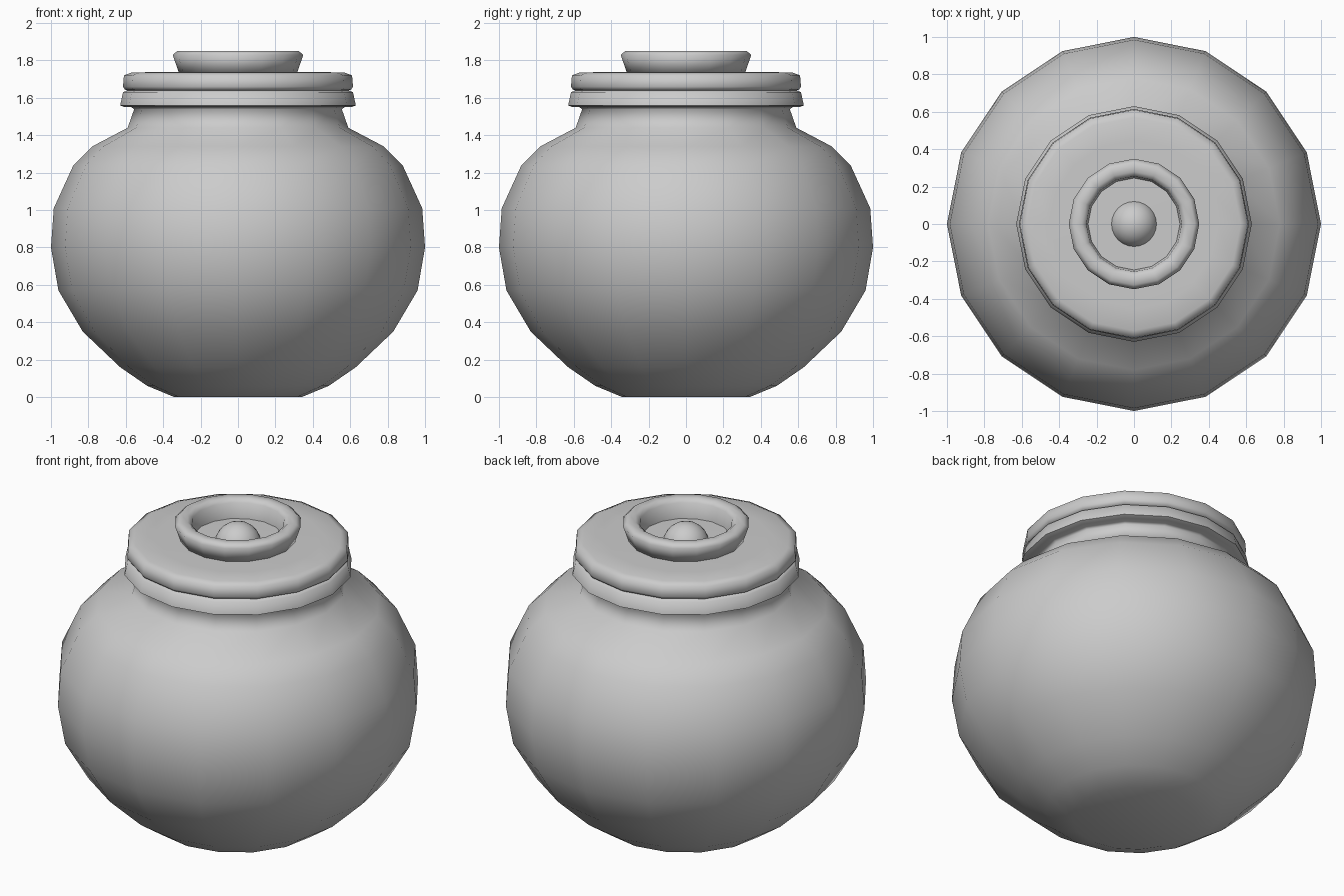
import bpy, bmesh, math

if "Cube" in bpy.data.objects:
    bpy.data.objects.remove(bpy.data.objects["Cube"])

SIDES = 16


def lathe(name, profile, closed=False, sides=SIDES, angle=55):
    """Revolve an (r, z) profile around the z axis."""
    bm = bmesh.new()
    rings = []
    for r, z in profile:
        if r == 0:
            rings.append([bm.verts.new((0, 0, z))] * sides)
        else:
            rings.append([bm.verts.new((r * math.cos(2 * math.pi * i / sides),
                                        r * math.sin(2 * math.pi * i / sides), z))
                          for i in range(sides)])
    pairs = list(zip(rings, rings[1:]))
    if closed:
        pairs.append((rings[-1], rings[0]))
    for a, b in pairs:
        for i in range(sides):
            j = (i + 1) % sides
            quad = list(dict.fromkeys((a[i], a[j], b[j], b[i])))
            bm.faces.new(quad)
    bmesh.ops.recalc_face_normals(bm, faces=bm.faces)
    mesh = bpy.data.meshes.new(name)
    bm.to_mesh(mesh)
    bm.free()
    obj = bpy.data.objects.new(name, mesh)
    bpy.context.collection.objects.link(obj)
    bpy.ops.object.select_all(action='DESELECT')
    obj.select_set(True)
    bpy.context.view_layer.objects.active = obj
    bpy.ops.object.shade_smooth_by_angle(angle=math.radians(angle))
    return obj


# Round belly, short neck and flared lip
lathe("pot_body", [
    (0, 0), (0.34, 0), (0.485, 0.06), (0.63, 0.16), (0.83, 0.35), (0.96, 0.57),
    (1.0, 0.80), (0.985, 1.01), (0.88, 1.24), (0.78, 1.34), (0.59, 1.44),
    (0.555, 1.54), (0.57, 1.55), (0.605, 1.55), (0.63, 1.56), (0.615, 1.63),
    (0.59, 1.64), (0, 1.64)], angle=75)

# Flat lid resting on the lip
lathe("lid", [
    (0, 1.63), (0.58, 1.635), (0.605, 1.645), (0.615, 1.66), (0.61, 1.72),
    (0.57, 1.735), (0.45, 1.738), (0, 1.738)], angle=75)

# Raised collar ring on the lid
lathe("lid_ring", [
    (0.315, 1.73), (0.349, 1.83), (0.325, 1.85), (0.28, 1.85), (0.255, 1.83),
    (0.245, 1.73)], closed=True, angle=75)

# Small domed knob inside the ring
knob = [(0.127 * math.cos(t), 1.70 + 0.125 * math.sin(t))
        for t in (math.pi / 2 * k / 6 for k in range(6))]
lathe("knob", [(0, 1.70)] + knob + [(0, 1.825)], sides=24)
